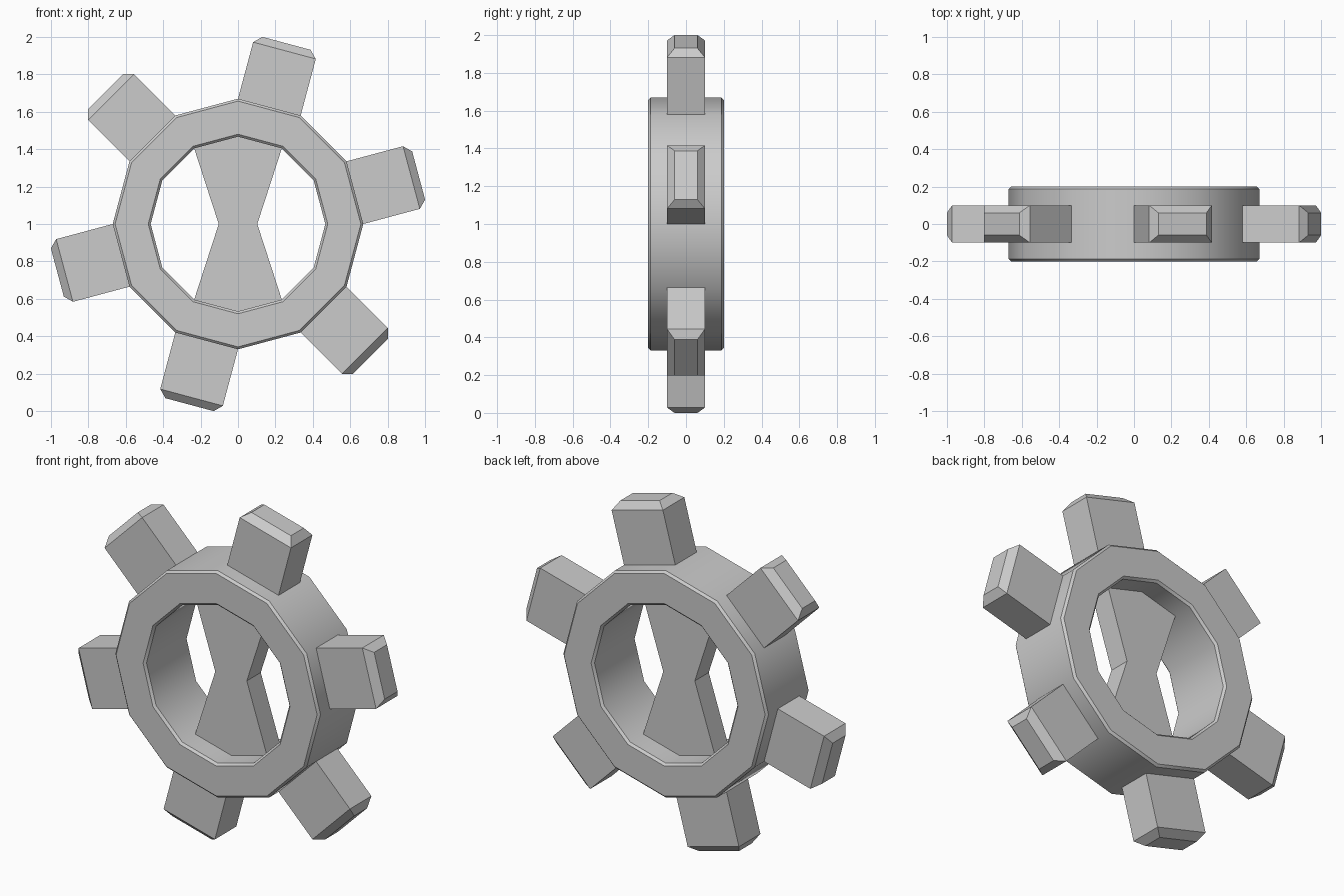
import bpy, bmesh
from math import sin, cos, pi, radians
from mathutils import Vector, Matrix

if "Cube" in bpy.data.objects:
    bpy.data.objects.remove(bpy.data.objects["Cube"])

CENTRE = Vector((0, 0, 1))
R_OUT, R_IN, SIDES = 0.67, 0.467, 12


def finish(name, bm, smooth=None):
    bmesh.ops.recalc_face_normals(bm, faces=bm.faces)
    me = bpy.data.meshes.new(name)
    bm.to_mesh(me)
    bm.free()
    ob = bpy.data.objects.new(name, me)
    bpy.context.collection.objects.link(ob)
    if smooth:
        bpy.ops.object.select_all(action='DESELECT')
        ob.select_set(True)
        bpy.context.view_layer.objects.active = ob
        bpy.ops.object.shade_smooth_by_angle(angle=radians(smooth))
    return ob


def polar(r, deg, y=0.0):
    a = radians(deg)
    return CENTRE + Vector((r * cos(a), y, r * sin(a)))


# Twelve-sided ring: chamfered section swept round the y axis
c, w = 0.013, 0.2
section = [(R_OUT, -w + c), (R_OUT, w - c), (R_OUT - c, w), (R_IN + c, w),
           (R_IN, w - c), (R_IN, -w + c), (R_IN + c, -w), (R_OUT - c, -w)]
bm = bmesh.new()
loops = [[bm.verts.new(polar(r, 360 * i / SIDES, y)) for r, y in section]
         for i in range(SIDES)]
n = len(section)
for i in range(SIDES):
    a, b = loops[i], loops[(i + 1) % SIDES]
    for j in range(n):
        k = (j + 1) % n
        bm.faces.new((a[j], a[k], b[k], b[j]))
finish("gear_ring", bm, smooth=35)

# Six teeth on alternate ring facets, each with a chamfered tip
half_w = R_OUT * sin(pi / SIDES)
base = R_OUT * cos(pi / SIDES)
ch = 0.04
levels = [(base - 0.01, half_w, 0.1), (1.0 - ch, half_w, 0.1),
          (1.0, half_w - ch, 0.1 - ch)]
for t in range(6):
    bm = bmesh.new()
    rings = [[bm.verts.new((u, sy * d, sv * h))
              for sy, sv in ((-1, -1), (1, -1), (1, 1), (-1, 1))]
             for u, h, d in levels]
    for lo, hi in zip(rings, rings[1:]):
        for j in range(4):
            k = (j + 1) % 4
            bm.faces.new((lo[j], lo[k], hi[k], hi[j]))
    bm.faces.new(rings[0])
    bm.faces.new(rings[-1])
    turn = Matrix.Rotation(-radians(15 + 60 * t), 4, 'Y')
    bmesh.ops.transform(bm, verts=bm.verts, matrix=Matrix.Translation(CENTRE) @ turn)
    finish(f"tooth_{t + 1}", bm)

# Hourglass web across the bore, waisted at the centre
r, waist, depth = R_IN + 0.004, 0.103, 0.065
outline = [polar(r, 60), polar(r, 90), polar(r, 120), polar(waist, 180),
           polar(r, 240), polar(r, 270), polar(r, 300), polar(waist, 0)]
off = Vector((0, depth, 0))
bm = bmesh.new()
front = [bm.verts.new(p - off) for p in outline]
back = [bm.verts.new(p + off) for p in outline]
for s in (front, back):
    # split at the waist so each half stays convex
    bm.faces.new((s[7], s[0], s[1], s[2], s[3]))
    bm.faces.new((s[3], s[4], s[5], s[6], s[7]))
for j in range(8):
    k = (j + 1) % 8
    bm.faces.new((front[j], front[k], back[k], back[j]))
bmesh.ops.dissolve_limit(bm, angle_limit=0.01, verts=bm.verts, edges=bm.edges)
finish("hourglass_web", bm)
